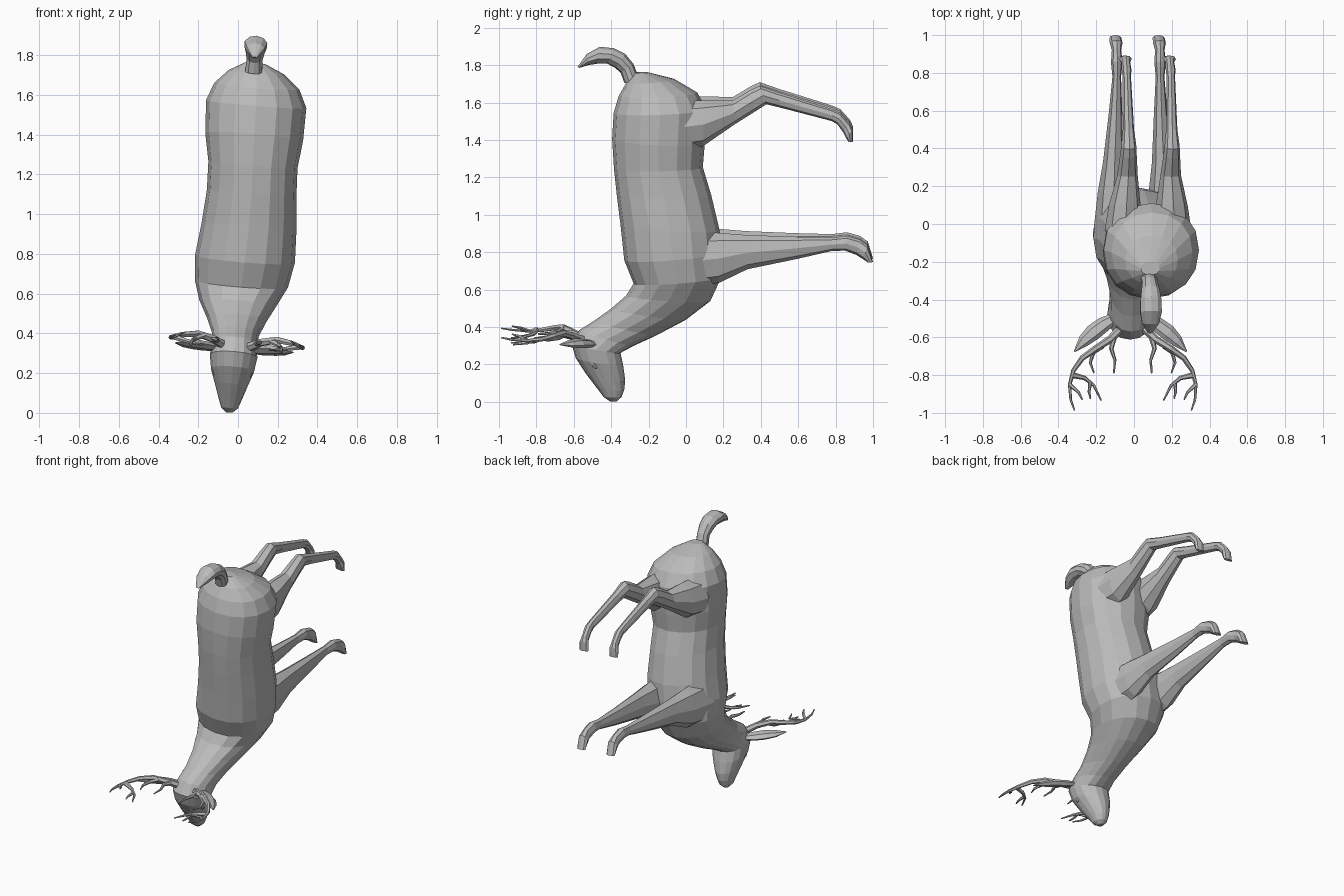
import bpy, bmesh, math
from mathutils import Vector

grey = bpy.data.materials.new("grey")
grey.diffuse_color = (0.5, 0.5, 0.5, 1)
TILT, SHIFT = 0.08, -0.045      # whole animal leans slightly sideways


def place(ob):
    ob.data.materials.append(grey)
    ob.rotation_euler = (0, TILT, 0)
    ob.location = (SHIFT, 0, 0)
    bpy.context.scene.collection.objects.link(ob)
    return ob


def loft(name, rings, sides, power=1.0):
    """Skin a list of elliptical rings (centre, half axis u, half axis v)."""
    bm = bmesh.new()
    loops = []

    def squared(t):
        return math.copysign(abs(t) ** power, t)

    for c, u, v in rings:
        loops.append([bm.verts.new(c + u * squared(math.cos(a)) + v * squared(math.sin(a)))
                      for a in (2 * math.pi * i / sides for i in range(sides))])
    for p, q in zip(loops, loops[1:]):
        for i in range(sides):
            j = (i + 1) % sides
            bm.faces.new((p[i], p[j], q[j], q[i]))
    bm.faces.new(loops[0])
    bm.faces.new(loops[-1])
    bmesh.ops.recalc_face_normals(bm, faces=bm.faces)
    me = bpy.data.meshes.new(name)
    bm.to_mesh(me)
    bm.free()
    return place(bpy.data.objects.new(name, me))


def section(y1, z1, y2, z2, half, x=0.0):
    """Ring spanning two outline points in the side plane."""
    a, b = Vector((x, y1, z1)), Vector((x, y2, z2))
    return (a + b) / 2, (a - b) / 2, Vector((half, 0, 0))


# Trunk, neck and head as one skin, from rump to nose (last value bends the spine)
body = [
    (-.27, 1.765, -.20, 1.765, .05, -.01), (-.32, 1.71, -.06, 1.73, .14, 0),
    (-.36, 1.64, .06, 1.66, .215, .008), (-.387, 1.55, .11, 1.57, .253, .012),
    (-.395, 1.41, .10, 1.38, .247, .015), (-.385, 1.25, .09, 1.26, .225, .02),
    (-.37, 1.11, .135, 1.11, .226, .025), (-.35, .95, .18, .92, .24, .025),
    (-.33, .76, .19, .80, .252, .018), (-.28, .635, .19, .67, .235, .01),
    (-.32, .57, .13, .54, .195, 0), (-.40, .50, .0, .44, .15, 0),
    (-.49, .435, -.16, .355, .118, 0), (-.57, .385, -.28, .30, .112, 0),
    (-.612, .31, -.35, .262, .12, 0), (-.59, .235, -.335, .19, .108, 0),
    (-.535, .15, -.325, .115, .08, 0), (-.47, .065, -.33, .065, .057, 0),
    (-.44, .025, -.345, .025, .042, 0), (-.405, .002, -.37, .002, .016, 0),
]
loft("body", [section(*r) for r in body], 16, 0.92)

# Upturned tail with a pointed tip
tail = [
    (-.25, 1.73, -.33, 1.71, .045), (-.28, 1.81, -.35, 1.765, .042),
    (-.325, 1.865, -.38, 1.79, .05), (-.385, 1.895, -.42, 1.812, .058),
    (-.46, 1.903, -.475, 1.812, .06), (-.53, 1.865, -.52, 1.805, .047),
    (-.58, 1.795, -.57, 1.79, .012),
]
loft("tail", [section(*r, -.014) for r in tail], 10)

# Legs: upper point, lower point, half width, sideways position
hind = [
    (-.20, 1.55, -.20, 1.43, .05, .11), (-.03, 1.62, -.03, 1.36, .10, .13),
    (.10, 1.628, .09, 1.38, .085, .125),
    (.25, 1.625, .26, 1.497, .055, .115), (.35, 1.685, .36, 1.56, .045, .115),
    (.395, 1.705, .43, 1.605, .04, .115), (.50, 1.668, .50, 1.588, .03, .115),
    (.78, 1.58, .78, 1.515, .022, .117), (.825, 1.56, .81, 1.497, .026, .117),
    (.875, 1.505, .84, 1.455, .023, .117), (.892, 1.47, .852, 1.43, .034, .117),
    (.892, 1.405, .868, 1.405, .034, .117),
]
front = [
    (-.18, .85, -.18, .68, .05, .11), (-.02, .92, -.02, .62, .10, .13),
    (.16, .918, .18, .65, .075, .135),
    (.32, .905, .33, .722, .055, .13), (.58, .895, .59, .775, .036, .12),
    (.78, .89, .78, .818, .023, .115), (.86, .90, .85, .82, .031, .115),
    (.93, .88, .91, .797, .025, .115), (.972, .85, .945, .775, .034, .115),
    (1.0, .76, .972, .757, .032, .115),
]


def bone(name, points, r0, r1):
    """Tapered round branch."""
    cu = bpy.data.curves.new(name, 'CURVE')
    cu.dimensions = '3D'
    cu.bevel_depth = 1.0
    cu.bevel_resolution = 1
    cu.use_fill_caps = True
    sp = cu.splines.new('POLY')
    sp.points.add(len(points) - 1)
    for i, p in enumerate(points):
        sp.points[i].co = (*p, 1)
        sp.points[i].radius = r0 + (r1 - r0) * i / (len(points) - 1)
    sp.use_smooth = False
    place(bpy.data.objects.new(name, cu))


# Antler: main beam and tines (points, start radius, end radius)
antler = [
    ([(.06, -.55, .335), (.12, -.61, .365), (.20, -.66, .385), (.27, -.71, .375),
      (.315, -.775, .36), (.335, -.85, .355), (.33, -.93, .36), (.31, -.987, .37)], .023, .004),
    ([(.10, -.60, .36), (.115, -.66, .365), (.095, -.72, .36), (.10, -.79, .355)], .016, .004),
    ([(.165, -.645, .38), (.21, -.68, .36), (.225, -.735, .35), (.205, -.79, .35)], .016, .004),
    ([(.32, -.80, .36), (.255, -.815, .345), (.205, -.855, .335), (.165, -.935, .33)], .016, .004),
    ([(.225, -.84, .338), (.23, -.89, .33), (.222, -.925, .325)], .011, .004),
    ([(.335, -.85, .355), (.29, -.89, .375), (.27, -.93, .385)], .012, .004),
]
ANTLER_SHIFT = .01

for side, s in (("left", -1), ("right", 1)):
    for part, rows in (("hind_leg", hind), ("front_leg", front)):
        loft(f"{side}_{part}", [section(*r[:5], s * r[5]) for r in rows], 8)

    # Leaf-shaped ear pointing outwards
    ear = [(.07, -.49, .32, .025), (.14, -.53, .325, .04), (.20, -.575, .33, .043),
           (.25, -.62, .33, .032), (.298, -.675, .33, .004)]
    loft(f"{side}_ear", [(Vector((s * x, y, z)), Vector((s * .6, .8, -.2)) * w,
                          Vector((0, 0, .55)) * w) for x, y, z, w in ear], 6)

    # Almond eye
    eye = [(k, math.sqrt(1 - k * k)) for k in (-.95, -.5, 0, .5, .95)]
    loft(f"{side}_eye", [(Vector((s * (.092 + .012 * k), -.49, .205)),
                          Vector((0, -.014, .02)) * w, Vector((0, .011, .008)) * w)
                         for k, w in eye], 8)

    for i, (pts, r0, r1) in enumerate(antler):
        name = f"{side}_antler_beam" if i == 0 else f"{side}_antler_tine_{i}"
        bone(name, [(s * x + ANTLER_SHIFT, y, z) for x, y, z in pts], r0, r1)
